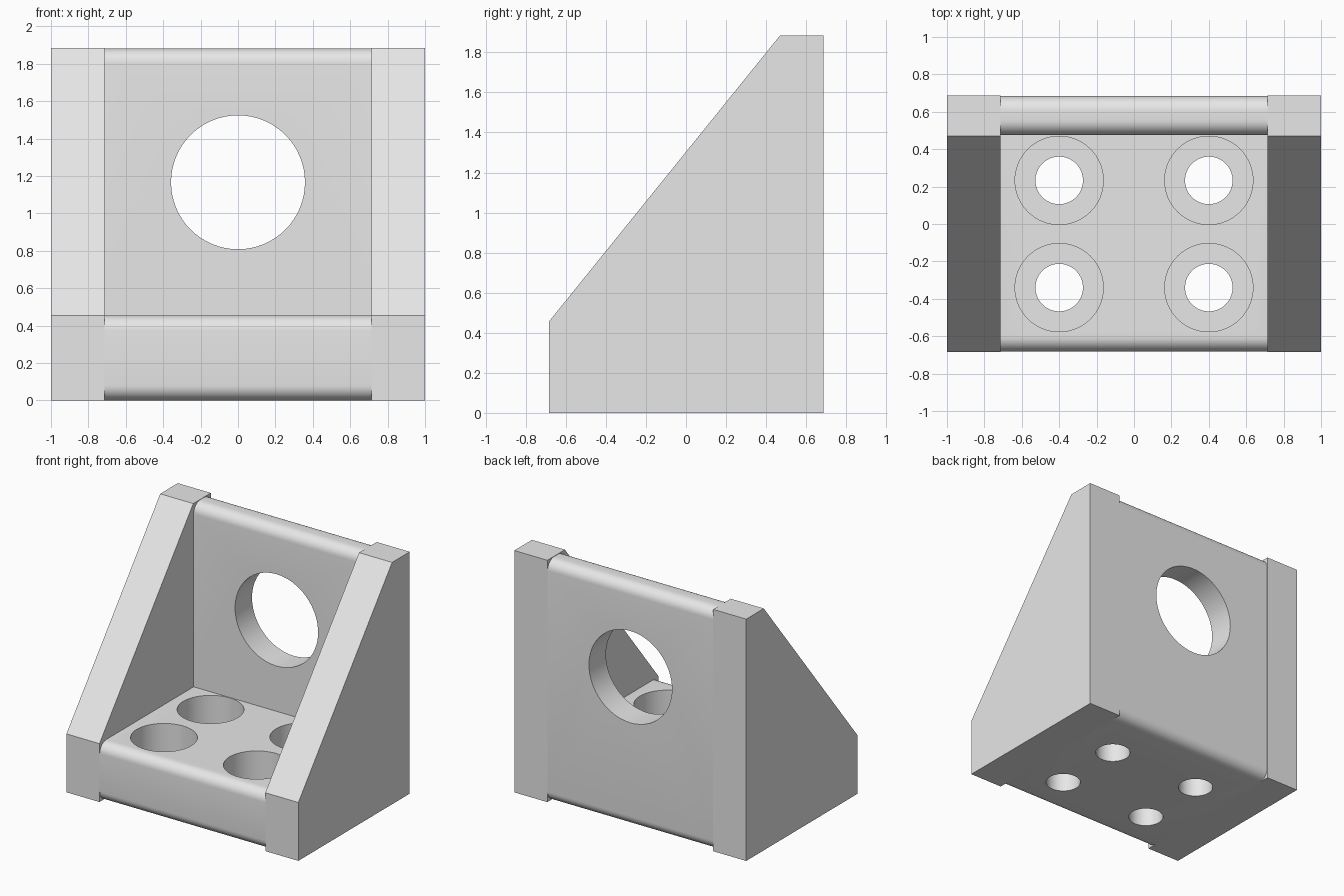
import bpy, bmesh, math

if "Cube" in bpy.data.objects:
    bpy.data.objects.remove(bpy.data.objects["Cube"])

grey = bpy.data.materials.new("light_grey")
grey.diffuse_color = (0.8, 0.8, 0.8, 1)
grey.use_nodes = True
grey.node_tree.nodes["Principled BSDF"].inputs["Base Color"].default_value = grey.diffuse_color

FRONT, BACK, TOP = -0.685, 0.687, 1.885
BASE_TOP, PLATE_FRONT = 0.455, 0.475
INNER, OUTER, R = 0.715, 1.0, 0.08


def rounded(points):
    """Round the (y, z, radius) corners of a counter-clockwise profile (right angles only)."""
    out = []
    for i, (y, z, r) in enumerate(points):
        if not r:
            out.append((y, z))
            continue
        py, pz, _ = points[i - 1]
        ny, nz, _ = points[(i + 1) % len(points)]
        sgn = lambda v: (v > 1e-6) - (v < -1e-6)
        a = (sgn(py - y), sgn(pz - z))
        b = (sgn(ny - y), sgn(nz - z))
        for k in range(9):
            t = k / 8 * math.pi / 2
            u, v = r * (1 - math.sin(t)), r * (1 - math.cos(t))
            out.append((y + a[0] * u + b[0] * v, z + a[1] * u + b[1] * v))
    return out


def extrude_x(name, profile, x0, x1):
    bm = bmesh.new()
    face = bm.faces.new([bm.verts.new((x0, y, z)) for y, z in profile])
    res = bmesh.ops.extrude_face_region(bm, geom=[face])
    verts = [g for g in res["geom"] if isinstance(g, bmesh.types.BMVert)]
    bmesh.ops.translate(bm, vec=(x1 - x0, 0, 0), verts=verts)
    bmesh.ops.recalc_face_normals(bm, faces=bm.faces)
    mesh = bpy.data.meshes.new(name)
    bm.to_mesh(mesh)
    bm.free()
    mesh.materials.append(grey)
    ob = bpy.data.objects.new(name, mesh)
    bpy.context.collection.objects.link(ob)
    return ob


def drill(target, radius, depth, loc, rot=(0, 0, 0)):
    bpy.ops.mesh.primitive_cylinder_add(vertices=64, radius=radius, depth=depth,
                                        location=loc, rotation=rot)
    cutter = bpy.context.object
    cutter.name = "hole_cutter"
    cutter.hide_render = True
    cutter.data.materials.append(grey)
    bpy.context.view_layer.objects.active = target
    mod = target.modifiers.new("hole", 'BOOLEAN')
    mod.operation = 'DIFFERENCE'
    mod.solver = 'EXACT'
    mod.object = cutter
    bpy.ops.object.modifier_apply(modifier=mod.name)
    bpy.data.objects.remove(cutter, do_unlink=True)


# L-shaped base and back plate with rounded outer edges
body = extrude_x("base_and_back_plate", rounded([
    (FRONT + 0.003, 0, R), (BACK - 0.003, 0, R), (BACK - 0.003, TOP - 0.003, R),
    (PLATE_FRONT, TOP - 0.003, R), (PLATE_FRONT, BASE_TOP, 0),
    (FRONT + 0.003, BASE_TOP, R)]), -INNER, INNER)

# Large opening in the back plate
drill(body, 0.358, 0.8, (0, 0.6, 1.166), (math.pi / 2, 0, 0))

# Four counterbored bolt holes in the base
for x in (-0.4, 0.4):
    for y in (-0.34, 0.233):
        drill(body, 0.127, 1.0, (x, y, 0.3))
        drill(body, 0.236, 0.48, (x, y, BASE_TOP))

bpy.ops.object.select_all(action='DESELECT')
body.select_set(True)
bpy.context.view_layer.objects.active = body
bpy.ops.object.shade_smooth_by_angle(angle=math.radians(30))

# Sloped side ribs
rib = [(FRONT, 0), (BACK, 0), (BACK, TOP), (PLATE_FRONT - 0.005, TOP), (FRONT, BASE_TOP)]
extrude_x("left_rib", rib, -OUTER, -INNER)
extrude_x("right_rib", rib, INNER, OUTER)
